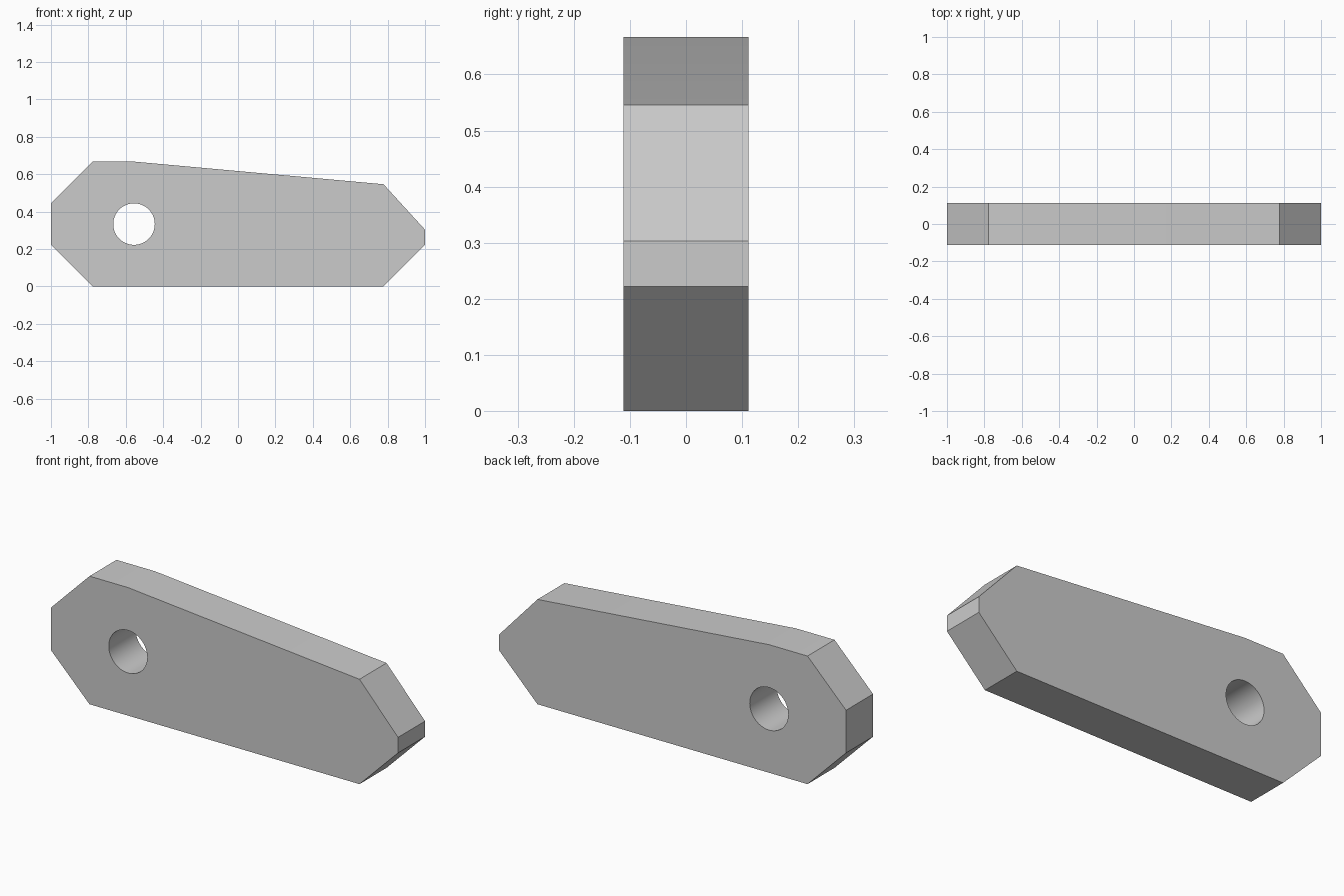
import bpy, bmesh, math

cube = bpy.data.objects.get("Cube")
if cube:
    bpy.data.objects.remove(cube, do_unlink=True)

HALF = 0.111  # half the plate thickness

grey = bpy.data.materials.new("light_grey")
grey.use_nodes = True
colour = (0.6, 0.6, 0.6, 1)
grey.diffuse_color = colour
grey.node_tree.nodes["Principled BSDF"].inputs["Base Color"].default_value = colour

# Tapered plate with chamfered corners, extruded from its side profile
profile = [(-0.778, 0), (0.778, 0), (1, 0.222), (1, 0.303), (0.778, 0.546),
           (-0.556, 0.667), (-0.778, 0.667), (-1, 0.444), (-1, 0.222)]
bm = bmesh.new()
face = bm.faces.new([bm.verts.new((x, -HALF, z)) for x, z in profile])
ext = bmesh.ops.extrude_face_region(bm, geom=[face])
verts = [g for g in ext["geom"] if isinstance(g, bmesh.types.BMVert)]
bmesh.ops.translate(bm, verts=verts, vec=(0, 2 * HALF, 0))
bmesh.ops.recalc_face_normals(bm, faces=bm.faces)
mesh = bpy.data.meshes.new("link_plate")
bm.to_mesh(mesh)
bm.free()
mesh.materials.append(grey)
plate = bpy.data.objects.new("link_plate", mesh)
bpy.context.collection.objects.link(plate)

# Round pin hole through the plate
bpy.ops.mesh.primitive_cylinder_add(vertices=64, radius=0.111, depth=1,
                                    location=(-0.556, 0, 0.333),
                                    rotation=(math.pi / 2, 0, 0))
cutter = bpy.context.object
cutter.name = "pin_hole_cutter"
cutter.hide_render = True
cutter.data.materials.append(grey)

hole = plate.modifiers.new("pin_hole", "BOOLEAN")
hole.object = cutter
hole.operation = "DIFFERENCE"
hole.solver = "EXACT"

bpy.ops.object.select_all(action="DESELECT")
plate.select_set(True)
bpy.context.view_layer.objects.active = plate
bpy.ops.object.modifier_apply(modifier=hole.name)
bpy.data.objects.remove(cutter, do_unlink=True)
bpy.ops.object.shade_smooth_by_angle(angle=math.radians(30))
